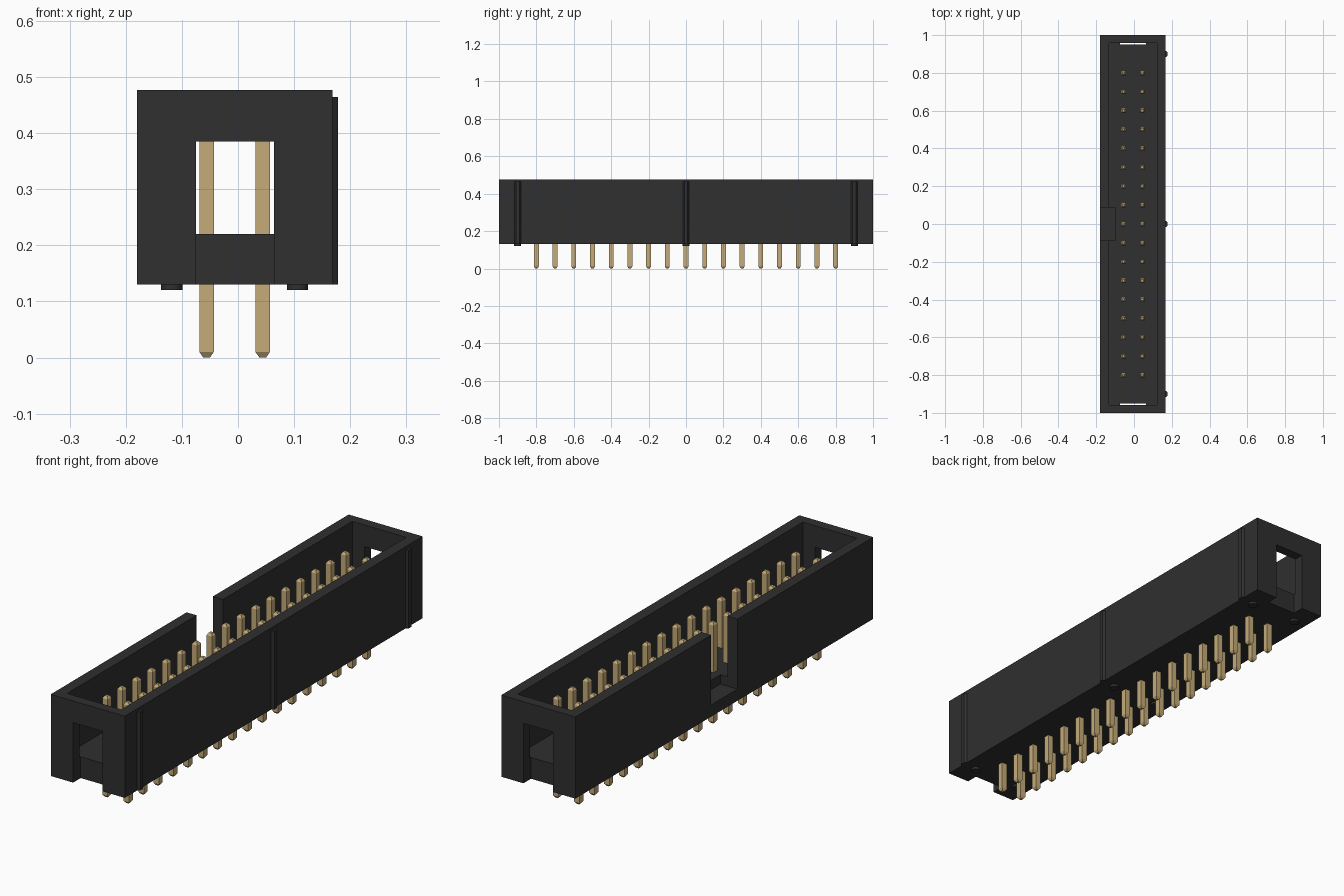
import bpy, bmesh
from mathutils import Matrix, Vector

cube = bpy.data.objects.get("Cube")
if cube:
    bpy.data.objects.remove(cube, do_unlink=True)


def material(name, rgb):
    m = bpy.data.materials.new(name)
    m.use_nodes = True
    m.diffuse_color = (*rgb, 1)
    m.node_tree.nodes["Principled BSDF"].inputs["Base Color"].default_value = (*rgb, 1)
    return m


BLACK = material("black plastic", (0.029, 0.029, 0.029))
GOLD = material("brass pin", (0.56, 0.41, 0.19))


def make_object(name, bm, mat):
    bmesh.ops.recalc_face_normals(bm, faces=bm.faces[:])
    mesh = bpy.data.meshes.new(name)
    bm.to_mesh(mesh)
    bm.free()
    mesh.materials.append(mat)
    ob = bpy.data.objects.new(name, mesh)
    bpy.context.collection.objects.link(ob)
    return ob


def box(name, lo, hi, mat=BLACK):
    lo, hi = Vector(lo), Vector(hi)
    bm = bmesh.new()
    bmesh.ops.create_cube(bm, size=1, matrix=Matrix.Translation((lo + hi) / 2)
                          @ Matrix.Diagonal((*(hi - lo), 1)))
    return make_object(name, bm, mat)


def extrude(name, outline, z0, z1, mat=BLACK):
    bm = bmesh.new()
    face = bm.faces.new([bm.verts.new((x, y, z0)) for x, y in outline])
    new = bmesh.ops.extrude_face_region(bm, geom=[face])["geom"]
    bmesh.ops.translate(bm, vec=(0, 0, z1 - z0),
                        verts=[v for v in new if isinstance(v, bmesh.types.BMVert)])
    return make_object(name, bm, mat)


LEFT, RIGHT, BASE, TOP, FLOOR = -0.18, 0.168, 0.13, 0.477, 0.22

# Housing: block with cavity, key slot and end windows cut out
housing = box("housing", (LEFT, -1, BASE), (RIGHT, 1, TOP))
cutters = [
    box("cavity_cutter", (-0.133, -0.957, FLOOR), (0.121, 0.957, 0.6)),
    box("key_slot_cutter", (-0.3, -0.088, 0.18), (-0.10, 0.088, 0.6)),
    box("back_window_cutter", (-0.075, 0.949, 0), (0.064, 1.1, 0.385)),
    box("front_window_cutter", (-0.075, -1.1, 0), (0.064, -0.949, 0.385)),
]
for c in cutters:
    mod = housing.modifiers.new(c.name, "BOOLEAN")
    mod.operation = "DIFFERENCE"
    mod.solver = "EXACT"
    mod.object = c
    c.hide_render = True
bpy.context.view_layer.update()
graph = bpy.context.evaluated_depsgraph_get()
cut_mesh = bpy.data.meshes.new_from_object(housing.evaluated_get(graph))
housing.modifiers.clear()
housing.data = cut_mesh
for c in cutters:
    bpy.data.objects.remove(c, do_unlink=True)

# Side ribs and round standoffs
for place, y in (("front", -0.9), ("middle", 0), ("back", 0.9)):
    extrude(place + "_rib", [(RIGHT - 0.002, y - 0.0185), (RIGHT + 0.01, y - 0.009),
                             (RIGHT + 0.01, y + 0.009), (RIGHT - 0.002, y + 0.0185)],
            BASE, 0.464)
    for side, x in (("right", -0.118), ("left", 0.106)):
        bm = bmesh.new()
        bmesh.ops.create_cone(bm, cap_ends=True, segments=24, radius1=0.019, radius2=0.019,
                              depth=0.012, matrix=Matrix.Translation((x, y, BASE - 0.004)))
        make_object(f"{place}_{side}_standoff", bm, BLACK)


# Square pins with tapered tips
def add_pin(bm, x, y):
    rings = []
    for z, r in ((0, 0.006), (0.01, 0.0128), (0.42, 0.0128), (0.43, 0.006)):
        rings.append([bm.verts.new((x + sx * r, y + sy * r, z))
                      for sx, sy in ((-1, -1), (1, -1), (1, 1), (-1, 1))])
    bm.faces.new(rings[0][::-1])
    bm.faces.new(rings[-1])
    for a, b in zip(rings, rings[1:]):
        for i in range(4):
            j = (i + 1) % 4
            bm.faces.new((a[i], a[j], b[j], b[i]))


for side, x in (("right", -0.056), ("left", 0.044)):
    bm = bmesh.new()
    for i in range(17):
        add_pin(bm, x, (i - 8) * 0.1)
    make_object(side + "_pin_row", bm, GOLD)
